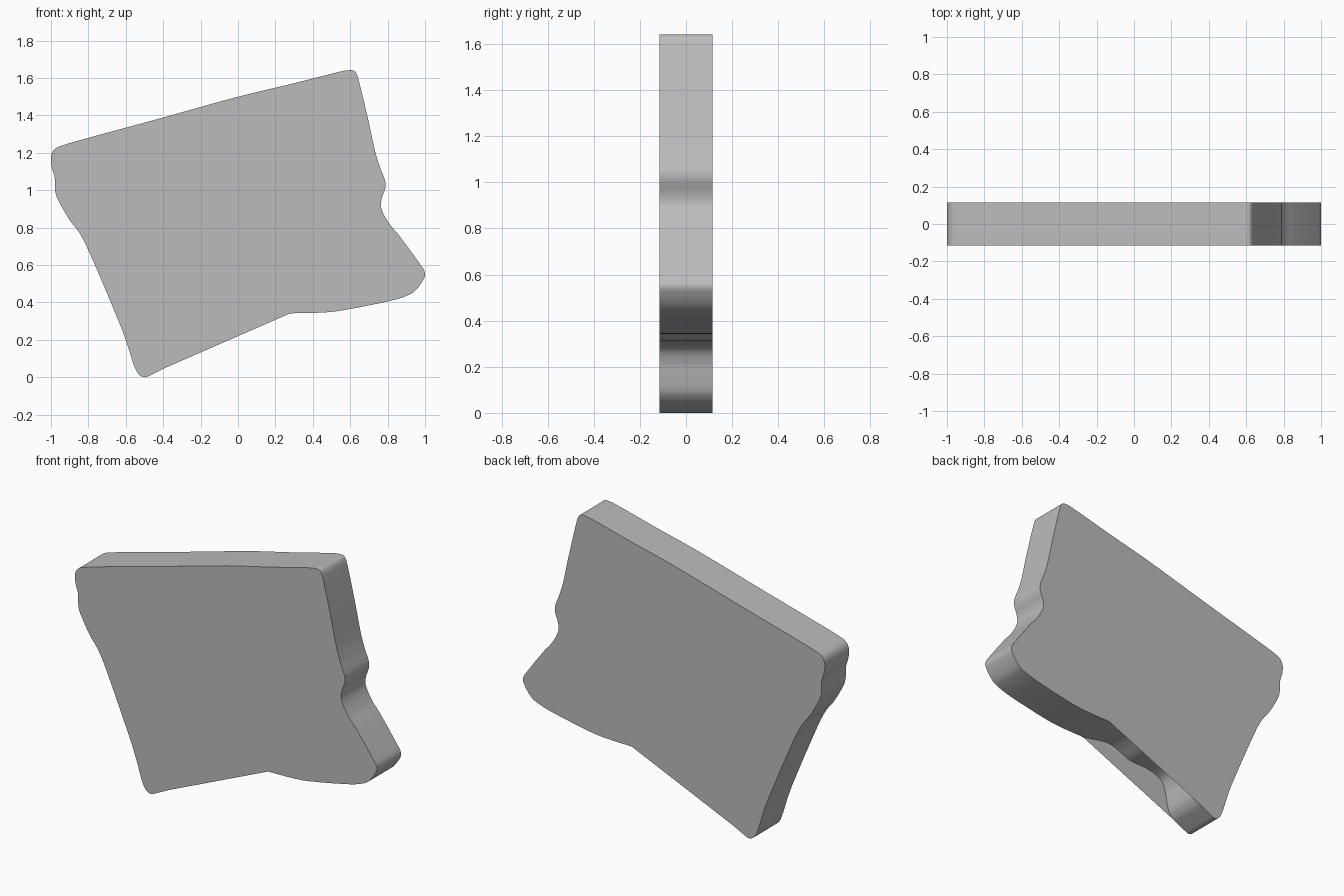
import bpy
import bmesh
import math
from mathutils import Vector
from mathutils.geometry import interpolate_bezier

if "Cube" in bpy.data.objects:
    bpy.data.objects.remove(bpy.data.objects["Cube"], do_unlink=True)

HALF_DEPTH = 0.115

# Visible slab outline as (x, z): bottom tip, left side, top, right side, underside
OUTLINE = [
    (-.385, .052), (-.47, .01), (-.5, 0), (-.53, .015), (-.555, .06), (-.59, .17),
    (-.63, .28), (-.8, .68), (-.85, .775), (-.9, .84), (-.965, .955), (-.978, 1),
    (-.98, 1.07), (-.997, 1.13), (-1, 1.18), (-.985, 1.215), (-.95, 1.236),
    (-.8, 1.28), (-.45, 1.375), (0, 1.5), (.3, 1.572), (.55, 1.635), (.61, 1.642),
    (.63, 1.63), (.645, 1.59), (.7, 1.36), (.735, 1.2), (.76, 1.12), (.787, 1.05),
    (.787, 1.01), (.767, .95), (.767, .9), (.81, .82), (.86, .76), (.97, .61),
    (1, .56), (.993, .525), (.945, .46), (.9, .435), (.82, .41), (.56, .358),
    (.45, .346), (.28, .342),
]

# Recessed wall hidden between the two faces along the bottom edge
RECESS = [
    (.28, .342), (.1, .372), (.03, .357), (-.067, .318), (-.19, .312),
    (-.29, .28), (-.325, .22), (-.337, .16), (-.355, .09), (-.385, .052),
]


def smooth_path(points, steps=4):
    """Pass a smooth curve through the points, without the last one."""
    pts = [Vector((x, 0, z)) for x, z in points]
    last = len(pts) - 1
    tangents = [(pts[min(i + 1, last)] - pts[max(i - 1, 0)]).normalized()
                for i in range(len(pts))]
    path = []
    for i in range(last):
        reach = (pts[i + 1] - pts[i]).length / 3
        curve = interpolate_bezier(pts[i], pts[i] + tangents[i] * reach,
                                   pts[i + 1] - tangents[i + 1] * reach,
                                   pts[i + 1], steps + 1)
        path.extend(curve[:-1])
    return path


def make_material(name, colour):
    material = bpy.data.materials.new(name)
    material.use_nodes = True
    material.diffuse_color = colour
    shader = next(node for node in material.node_tree.nodes
                  if node.type == "BSDF_PRINCIPLED")
    shader.inputs["Base Color"].default_value = colour
    return material


# Slab: two flat faces spanning the recess, joined by a rounded side wall
outer = smooth_path(OUTLINE)
rim = outer + smooth_path(RECESS)
face_count = len(outer) + 1

bm = bmesh.new()
front = [bm.verts.new((p.x, -HALF_DEPTH, p.z)) for p in rim]
back = [bm.verts.new((p.x, HALF_DEPTH, p.z)) for p in rim]
bm.faces.new(front[:face_count][::-1])
bm.faces.new(back[:face_count])
for i in range(len(rim)):
    j = (i + 1) % len(rim)
    bm.faces.new((front[i], front[j], back[j], back[i]))

mesh = bpy.data.meshes.new("slab")
bm.to_mesh(mesh)
bm.free()
mesh.materials.append(make_material("light grey", (0.5, 0.5, 0.5, 1)))

slab = bpy.data.objects.new("slab", mesh)
bpy.context.collection.objects.link(slab)

# Smooth side wall with crisp edges around both faces
bpy.ops.object.select_all(action="DESELECT")
slab.select_set(True)
bpy.context.view_layer.objects.active = slab
bpy.ops.object.shade_smooth_by_angle(angle=math.radians(35))
